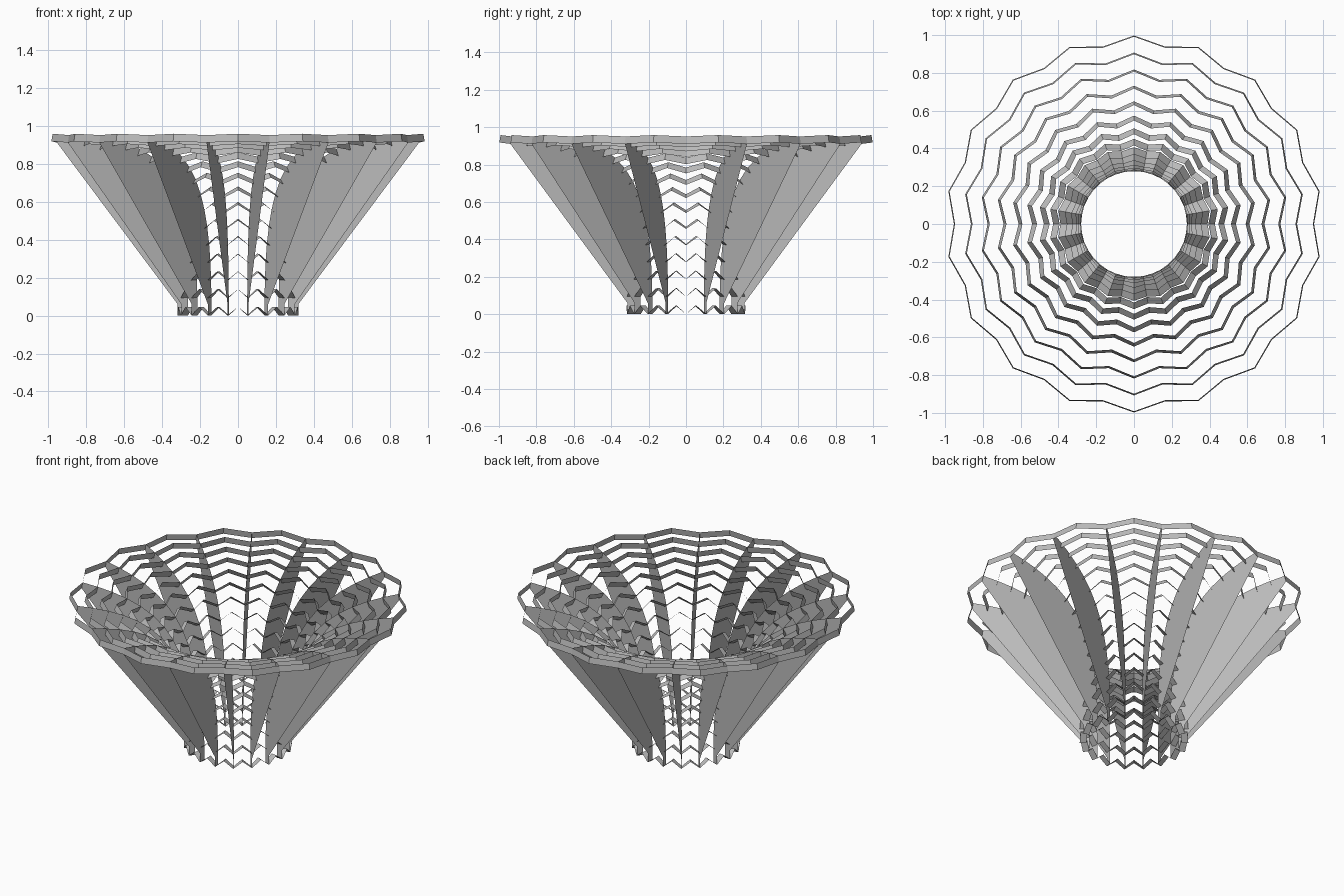
import bpy
from math import sin, cos, radians
from mathutils import Vector
from mathutils.geometry import interpolate_bezier

cube = bpy.data.objects.get("Cube")
if cube:
    bpy.data.objects.remove(cube, do_unlink=True)

FOLDS = 18       # ribs, and zigzag peaks per ring
RINGS = 15
WIDTH = 0.04     # strip width, square to the trumpet curve
RISE = 0.045     # how far each peak climbs along the curve

grey = bpy.data.materials.new("plain grey")
grey.use_nodes = True
colour = (0.5, 0.5, 0.5, 1)
grey.diffuse_color = colour
grey.node_tree.nodes["Principled BSDF"].inputs["Base Color"].default_value = colour


def add_mesh(name, verts, faces):
    mesh = bpy.data.meshes.new(name)
    mesh.from_pydata(verts, [], faces)
    mesh.materials.append(grey)
    obj = bpy.data.objects.new(name, mesh)
    bpy.context.collection.objects.link(obj)
    return obj


def spin(point, angle):
    """Turn a (radius, height) point about the z axis."""
    return (point.x * cos(angle), point.x * sin(angle), point.y)


def even_points(path, count):
    """Points and tangents at equal steps along a path."""
    lengths = [(b - a).length for a, b in zip(path, path[1:])]
    step = sum(lengths) / (count - 1)
    result, travelled, target = [], 0, 0
    for a, b, length in zip(path, path[1:], lengths):
        while len(result) < count and travelled + length >= target - 1e-5:
            result.append((a.lerp(b, (target - travelled) / length), (b - a).normalized()))
            target += step
        travelled += length
    return result


# Trumpet curve in (radius, height)
curve = interpolate_bezier(Vector((0.28, 0)), Vector((0.27, 0.66)),
                           Vector((0.46, 0.87)), Vector((0.947, 0.95)), 300)
stations = even_points([p.to_2d() for p in curve], RINGS)

# Zigzag rings: folded strips that climb at each peak
for number, (point, tangent) in enumerate(stations):
    outward = Vector((tangent.y, -tangent.x)) * WIDTH
    verts, faces = [], []
    for i in range(2 * FOLDS):
        inner = point + tangent * RISE * (i % 2)
        angle = radians(180 / FOLDS * i)
        verts += [spin(inner, angle), spin(inner + outward, angle)]
        a, b = 2 * i, 2 * ((i + 1) % (2 * FOLDS))
        faces.append((a, b, b + 1, a + 1))
    add_mesh(f"zigzag_ring_{number + 1}", verts, faces)

# Radial ribs: curved inner edge, straight outer edge
top, tangent = stations[-1]
outline = [p for p, _ in stations]
outline += [top + Vector((tangent.y, -tangent.x)) * WIDTH,
            Vector((0.318, 0.06)), Vector((0.318, 0))]
for i in range(FOLDS):
    angle = radians(360 / FOLDS * i)
    add_mesh(f"rib_{i + 1}", [spin(p, angle) for p in outline], [range(len(outline))])
